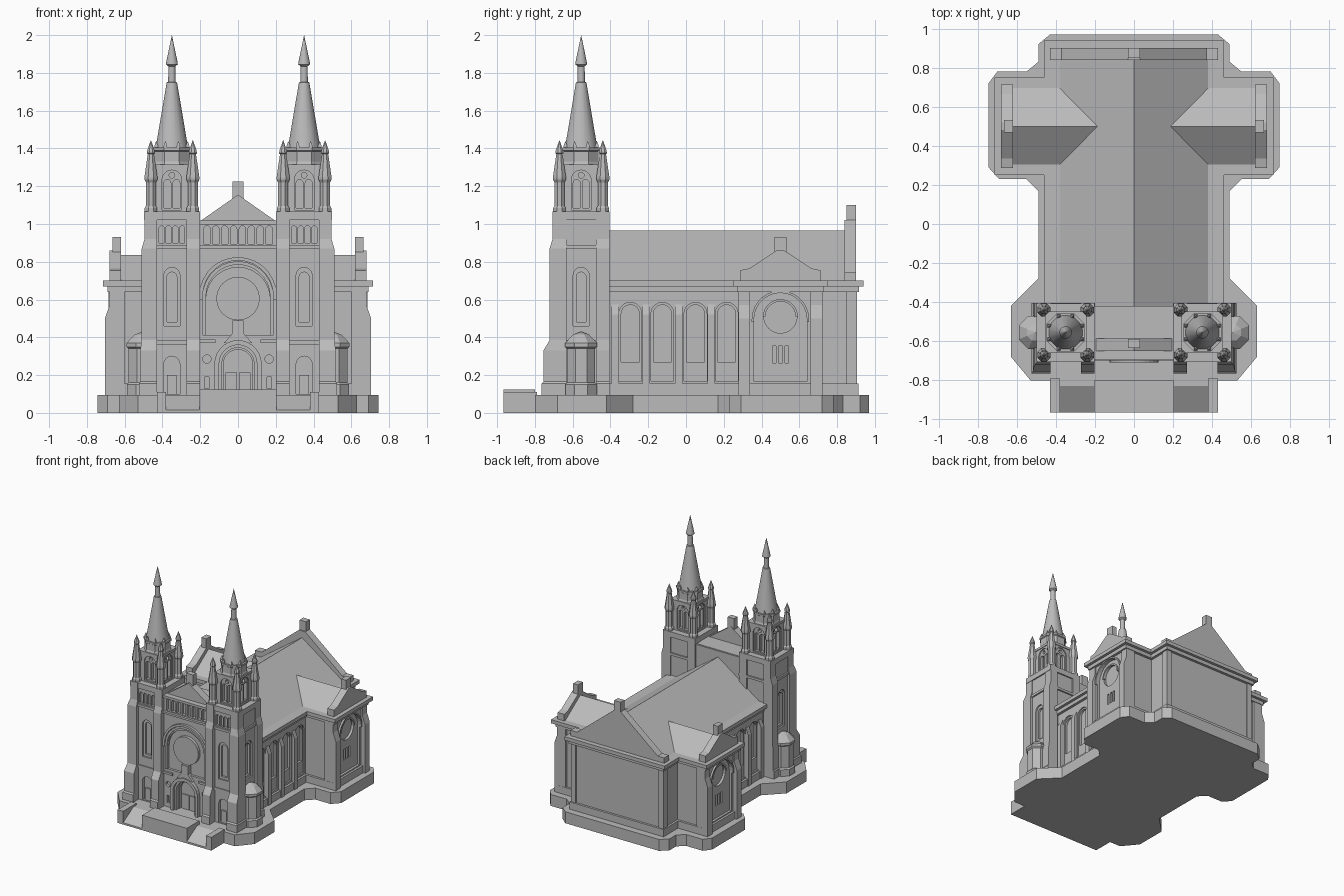
import bpy, bmesh
from math import sin, cos, pi

cube = bpy.data.objects.get("Cube")
if cube:
    bpy.data.objects.remove(cube, do_unlink=True)

stone = bpy.data.materials.new("grey stone")
stone.use_nodes = True
stone.diffuse_color = (0.5, 0.5, 0.5, 1)
for node in stone.node_tree.nodes:
    if node.type == 'BSDF_PRINCIPLED':
        node.inputs["Base Color"].default_value = (0.5, 0.5, 0.5, 1)


def make(name, verts, faces, smooth=False):
    bm = bmesh.new()
    vs = [bm.verts.new(v) for v in verts]
    for f in faces:
        bm.faces.new([vs[i] for i in f])
    bmesh.ops.remove_doubles(bm, verts=bm.verts, dist=1e-5)
    bmesh.ops.recalc_face_normals(bm, faces=bm.faces)
    mesh = bpy.data.meshes.new(name)
    bm.to_mesh(mesh)
    bm.free()
    mesh.materials.append(stone)
    if smooth:
        mesh.shade_smooth()
        mesh.set_sharp_from_angle(angle=0.55)
    obj = bpy.data.objects.new(name, mesh)
    bpy.context.scene.collection.objects.link(obj)
    return obj


def stack(name, rings, smooth=False):
    """Skin a list of equally long point loops and close both ends."""
    n = len(rings[0])
    faces = [tuple(range(n)), tuple(range(n * len(rings) - n, n * len(rings)))]
    for k in range(len(rings) - 1):
        for i in range(n):
            j = (i + 1) % n
            faces.append((k * n + i, k * n + j, k * n + n + j, k * n + n + i))
    return make(name, [p for r in rings for p in r], faces, smooth)


def slab(name, pts, z0, z1):
    return stack(name, [[(x, y, z) for x, y in pts] for z in (z0, z1)])


def tiers(name, secs):
    """Rectangular sections (z, x0, x1, y0, y1) joined upwards."""
    return stack(name, [[(a, c, z), (b, c, z), (b, d, z), (a, d, z)] for z, a, b, c, d in secs])


def box(name, x0, x1, y0, y1, z0, z1):
    return tiers(name, [(z0, x0, x1, y0, y1), (z1, x0, x1, y0, y1)])


def lathe(name, cx, cy, profile, sides, smooth=False):
    angles = [(i + 0.5) * 2 * pi / sides for i in range(sides)]
    rings = [[(cx + max(r, 1e-4) * cos(a), cy + max(r, 1e-4) * sin(a), z) for a in angles]
             for r, z in profile]
    return stack(name, rings, smooth)


def panel(name, pts, d0, d1, turn=0, c=(0, 0)):
    """Extrude an upright (u, z) outline; turn 0 faces front, 1 left, 2 back, 3 right."""
    co, si = [(1, 0), (0, 1), (-1, 0), (0, -1)][turn]
    return stack(name, [[(c[0] + u * co + d * si, c[1] + u * si - d * co, z) for u, z in pts]
                        for d in (d0, d1)])


def rect(u0, u1, z0, z1):
    return [(u0, z0), (u1, z0), (u1, z1), (u0, z1)]


def arc(u, z, r, a0=0, a1=pi, n=14):
    return [(u + r * cos(a0 + (a1 - a0) * i / n), z + r * sin(a0 + (a1 - a0) * i / n))
            for i in range(n + 1)]


def circle(u, z, r):
    return arc(u, z, r, 0, 2 * pi, 24)[:-1]


def arch(u, half, z0, top):
    return [(u - half, z0), (u + half, z0)] + arc(u, top - half, half)


def hoop(u, half, width, z0, top):
    """Arch moulding around an opening."""
    inner = [(u + half, z0)] + arc(u, top - half, half) + [(u - half, z0)]
    o = half + width
    outer = [(u + o, z0)] + arc(u, top - half, o) + [(u - o, z0)]
    return outer + inner[::-1]


def cut(target, cutters):
    for c in cutters:
        m = target.modifiers.new("cut", 'BOOLEAN')
        m.operation, m.solver, m.object = 'DIFFERENCE', 'EXACT', c
        c.hide_render = True
    dg = bpy.context.evaluated_depsgraph_get()
    mesh = bpy.data.meshes.new_from_object(target.evaluated_get(dg))
    target.modifiers.clear()
    target.data = mesh
    for c in cutters:
        bpy.data.objects.remove(c, do_unlink=True)


def mirrored(half):
    return half + [(-x, y) for x, y in reversed(half)]


def cross(d):
    n, t, lo, hi = 0.415 + d, 0.67 + d, 0.295 - d, 0.705 + d
    return mirrored([(n, -0.45), (n, lo), (t, lo), (t, hi), (n, hi), (n, 0.895 + d)])


# Plinth and front steps
slab("plinth", mirrored([(0.43, -0.8), (0.53, -0.8), (0.63, -0.68), (0.63, -0.42), (0.49, -0.28),
                         (0.49, 0.17), (0.55, 0.23), (0.69, 0.23), (0.745, 0.29), (0.745, 0.72),
                         (0.7, 0.78), (0.55, 0.78), (0.49, 0.83), (0.49, 0.92), (0.43, 0.97)]), 0, 0.095)
box("front_landing", -0.205, 0.205, -0.965, -0.8, 0, 0.125)
for s, side in ((1, "left"), (-1, "right")):
    tiers(side + "_ramp", [(0, s * 0.2, s * 0.385, -0.965, -0.79), (0.015, s * 0.2, s * 0.385, -0.965, -0.79),
                           (0.095, s * 0.2, s * 0.385, -0.83, -0.79)])
    box(side + "_ramp_cheek", s * 0.38, s * 0.43, -0.965, -0.79, 0, 0.11)

# Nave and transept walls with window recesses
walls = slab("nave_walls", cross(0), 0.09, 0.66)
cutters = []
for turn, s in ((1, 1), (3, -1)):
    for y in (-0.295, -0.125, 0.05, 0.215):
        cutters += [panel("cutter", arch(s * y, 0.06, 0.17, 0.585), 0.403, 0.5, turn),
                    panel("cutter", arch(s * y, 0.048, 0.27, 0.572), 0.385, 0.5, turn)]
    mid = s * 0.5
    cutters += [panel("cutter", arch(mid, 0.14, 0.165, 0.635), 0.65, 0.8, turn),
                panel("cutter", circle(mid, 0.51, 0.088), 0.63, 0.8, turn)]
    cutters += [panel("cutter", rect(mid + o - 0.01, mid + o + 0.01, 0.265, 0.355), 0.63, 0.8, turn)
                for o in (-0.033, 0, 0.033)]
cut(walls, cutters)
slab("wall_base_course", cross(0.018), 0.09, 0.155)
slab("lower_cornice", cross(0.022), 0.64, 0.67)
slab("upper_cornice", cross(0.045), 0.67, 0.70)

# Roofs and rear gable
panel("nave_roof", [(-0.38, 0.69), (-0.38, 0.70), (0, 0.965), (0.38, 0.70), (0.38, 0.69)], -0.85, 0.43)
panel("rear_gable", mirrored([(0.43, 0.69), (0.43, 0.745), (0.37, 0.745), (0.03, 1.02)]), 0.84, 0.90, 2)
box("rear_gable_block", -0.03, 0.03, 0.85, 0.90, 0.95, 1.10)

for s, side, turn in ((1, "left", 1), (-1, "right", 3)):
    # Transept roof, gable and buttresses
    mid = (0, 0.5)
    panel(side + "_transept_roof", [(-0.195, 0.69), (-0.195, 0.70), (0, 0.835), (0.195, 0.70), (0.195, 0.69)],
          0.1, 0.64, turn, mid)
    panel(side + "_transept_gable", mirrored([(0.213, 0.69), (0.213, 0.755), (0.165, 0.765), (0.02, 0.86)]),
          0.62, 0.68, turn, mid)
    panel(side + "_transept_block", rect(-0.032, 0.032, 0.78, 0.93), 0.62, 0.665, turn, mid)
    panel(side + "_transept_window_arch", hoop(0, 0.14, 0.012, 0.48, 0.635), 0.66, 0.685, turn, mid)
    panel(side + "_rose_window_ring", hoop(0, 0.08, 0.012, 0.51, 0.59), 0.64, 0.66, turn, mid)
    for k, (y0, y1) in enumerate(((0.278, 0.34), (0.66, 0.722))):
        tiers(f"{side}_transept_buttress_{k}", [(z, s * 0.6, s * x, y0, y1) for z, x in
              ((0.09, 0.705), (0.5, 0.705), (0.57, 0.68), (0.65, 0.68))])
    # Nave buttresses
    for k, y in enumerate((-0.375, -0.21, -0.038, 0.133)):
        tiers(f"{side}_nave_buttress_{k}", [(z, s * 0.38, s * x, y - 0.02, y + 0.02) for z, x in
              ((0.09, 0.44), (0.52, 0.44), (0.575, 0.418))])
    box(side + "_rear_corner_pier", s * 0.38, s * 0.425, 0.85, 0.905, 0.09, 0.65)

# Central front block
front = box("front_wall", -0.22, 0.22, -0.68, -0.42, 0.09, 1.015)
cutters = [panel("cutter", arch(0, 0.17, 0.41, 0.77), 0.66, 0.8),
           panel("cutter", circle(0, 0.605, 0.093), 0.63, 0.8),
           panel("cutter", arch(0, 0.1, 0.08, 0.36), 0.655, 0.8),
           panel("cutter", arch(0, 0.078, 0.08, 0.335), 0.63, 0.8)]
cutters += [panel("cutter", arch((i - 3.5) * 0.047, 0.017, 0.895, 0.99), 0.655, 0.8) for i in range(8)]
for u in (-0.165, 0.165):
    cutters += [panel("cutter", circle(u, 0.285, 0.022), 0.66, 0.8),
                panel("cutter", rect(u - 0.012, u + 0.012, 0.13, 0.19), 0.66, 0.8)]
cut(front, cutters)
panel("great_arch_outer", hoop(0, 0.187, 0.018, 0.6, 0.807), 0.67, 0.70)
panel("great_arch_inner", hoop(0, 0.17, 0.018, 0.41, 0.785), 0.67, 0.69)
panel("rose_ring", arc(0, 0.605, 0.115, 0, 2 * pi, 24) + arc(0, 0.605, 0.095, 2 * pi, 0, 24), 0.64, 0.685)
panel("portal_arch", hoop(0, 0.1, 0.025, 0.09, 0.36), 0.67, 0.71)
panel("portal_inner_arch", hoop(0, 0.085, 0.015, 0.09, 0.345), 0.65, 0.69)
panel("portal_crest", mirrored([(0.075, 0.37), (0.03, 0.42), (0.03, 0.49), (0.012, 0.49)]), 0.64, 0.70)
for s, side in ((1, "left"), (-1, "right")):
    panel(side + "_door", rect(s * 0.004, s * 0.066, 0.09, 0.215), 0.62, 0.638)
for k, (z0, z1, d) in enumerate(((0.87, 0.887, 0.7), (0.998, 1.018, 0.695))):
    panel(f"front_band_{k}", rect(-0.215, 0.215, z0, z1), 0.43, d)
for s, side in ((1, "left"), (-1, "right")):
    panel(side + "_portal_band", rect(s * 0.12, s * 0.21, 0.37, 0.388), 0.66, 0.695)
panel("front_gable", [(-0.2, 1.0), (-0.2, 1.015), (0, 1.155), (0.2, 1.015), (0.2, 1.0)], 0.585, 0.65)
box("front_gable_block", -0.03, 0.03, -0.635, -0.59, 1.08, 1.225)

# Twin towers
for s, side in ((1, "left"), (-1, "right")):
    cx, cy = c = (s * 0.35, -0.555)

    def block(name, h, z0, z1):
        return box(f"{side}_tower_{name}", cx - h, cx + h, cy - h, cy + h, z0, z1)

    shaft = block("shaft", 0.138, 0.09, 1.06)
    cutters = [panel("cutter", arch((i - 1.5) * 0.036, 0.014, 0.9, 0.99), 0.118, 0.2, 0, c) for i in range(4)]
    for turn in (0, 2 - s):
        cutters += [panel("cutter", arch(0, 0.042, 0.46, 0.77), 0.125, 0.2, turn, c),
                    panel("cutter", arch(0, 0.026, 0.48, 0.745), 0.108, 0.2, turn, c)]
    cutters.append(panel("cutter", arch(0, 0.042, 0.1, 0.3), 0.115, 0.2, 0, c))
    cut(shaft, cutters)
    panel(side + "_tower_niche_door", rect(-0.025, 0.025, 0.09, 0.2), 0.1, 0.13, 0, c)
    block("lower_band", 0.146, 0.36, 0.385)
    block("middle_band", 0.15, 0.87, 0.89)
    block("top_band", 0.148, 1.02, 1.065)

    for i, (px, py) in enumerate(((-1, -1), (1, -1), (-1, 1), (1, 1))):
        # Corner buttresses, stepping inwards as they rise
        levels = [(0.09, 0.175, 0.21), (0.155, 0.175, 0.21), (0.165, 0.168, 0.2), (0.33, 0.168, 0.2),
                  (0.385, 0.16, 0.167), (0.87, 0.16, 0.167), (0.92, 0.145, 0.152), (1.065, 0.145, 0.152)]
        tiers(f"{side}_tower_buttress_{i}",
              [(z, cx + px * 0.078, cx + px * (ox if px == s else 0.148), cy + py * 0.078,
                cy + py * (oy if py < 0 else 0.15)) for z, ox, oy in levels])
        # Corner pinnacles
        lathe(f"{side}_pinnacle_{i}", cx + px * 0.111, cy + py * 0.115,
              [(0.036, 1.06), (0.036, 1.085), (0.029, 1.095), (0.029, 1.22), (0.037, 1.235), (0.037, 1.25),
               (0.018, 1.37), (0.023, 1.375), (0.021, 1.39), (0, 1.445)], 8)

    # Belfry with paired openings on each face
    belfry = block("belfry", 0.1, 1.06, 1.3)
    cutters = []
    for turn in range(4):
        cutters.append(panel("cutter", arch(0, 0.052, 1.075, 1.285), 0.09, 0.2, turn, c))
        cutters.append(panel("cutter", circle(0, 1.258, 0.015), 0.07, 0.2, turn, c))
        cutters += [panel("cutter", arch(u, 0.018, 1.085, 1.235), 0.065, 0.2, turn, c) for u in (-0.024, 0.024)]
    cut(belfry, cutters)
    block("belfry_cornice", 0.106, 1.295, 1.315)
    lathe(side + "_tower_drum", cx, cy, [(0.108, 1.31), (0.1, 1.33), (0.1, 1.385), (0.108, 1.39), (0.108, 1.405)], 8)

    # Spire with a ring of small points
    lathe(side + "_spire", cx, cy, [(0.088, 1.4), (0.028, 1.75), (0.02, 1.752), (0.019, 1.835),
                                    (0.032, 1.845), (0.03, 1.86), (0, 2.0)], 16, True)
    for i in range(8):
        a = (i + 0.5) * pi / 4
        lathe(f"{side}_spire_point_{i}", cx + 0.09 * cos(a), cy + 0.09 * sin(a),
              [(0.013, 1.4), (0.013, 1.415), (0, 1.44)], 4)

    # Side turret
    lathe(side + "_turret", s * 0.505, cy, [(0.09, 0.09), (0.09, 0.15), (0.08, 0.16), (0.08, 0.34), (0.092, 0.35),
                                            (0.092, 0.37), (0.045, 0.415), (0, 0.43)], 8)
